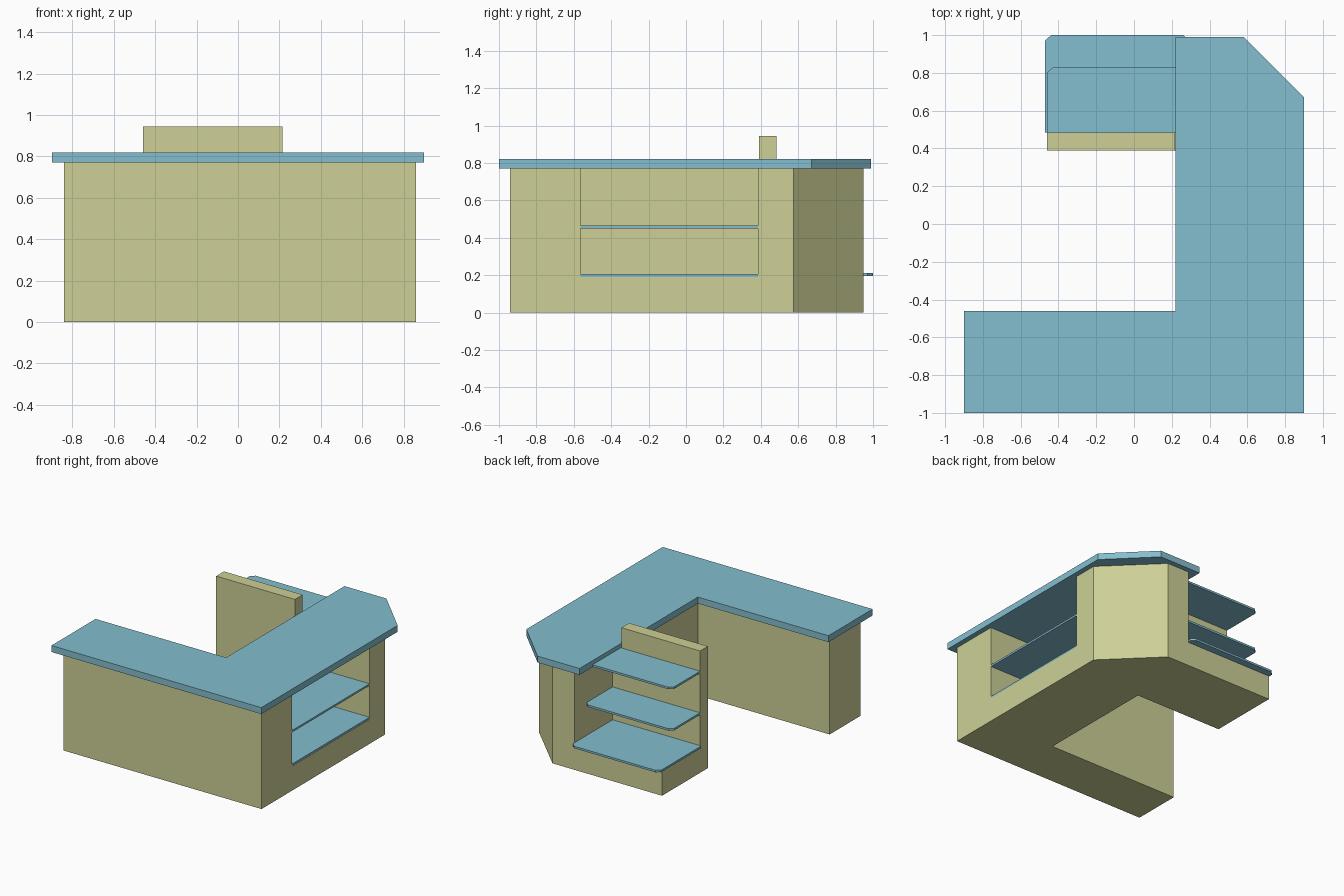
import bpy
import bmesh
from mathutils import Vector

cube = bpy.data.objects.get("Cube")
if cube:
    bpy.data.objects.remove(cube, do_unlink=True)


def material(name, color):
    mat = bpy.data.materials.new(name)
    mat.use_nodes = True
    mat.diffuse_color = (*color, 1)
    node = next(n for n in mat.node_tree.nodes if n.type == 'BSDF_PRINCIPLED')
    node.inputs["Base Color"].default_value = (*color, 1)
    return mat


beige = material("beige_panel", (0.61, 0.63, 0.305))
blue = material("blue_laminate", (0.23, 0.515, 0.623))


def prism(name, outline, low, high, mat, axis='Z'):
    """Extrude a flat outline along z, or an xz outline along y."""
    bm = bmesh.new()
    place = (lambda a, b: (a, b, low)) if axis == 'Z' else (lambda a, b: (a, low, b))
    step = (0, 0, high - low) if axis == 'Z' else (0, high - low, 0)
    face = bm.faces.new([bm.verts.new(place(a, b)) for a, b in outline])
    out = bmesh.ops.extrude_face_region(bm, geom=[face])
    verts = [v for v in out["geom"] if isinstance(v, bmesh.types.BMVert)]
    bmesh.ops.translate(bm, verts=verts, vec=Vector(step))
    bmesh.ops.recalc_face_normals(bm, faces=bm.faces)
    mesh = bpy.data.meshes.new(name)
    bm.to_mesh(mesh)
    bm.free()
    mesh.materials.append(mat)
    obj = bpy.data.objects.new(name, mesh)
    bpy.context.collection.objects.link(obj)
    return obj


def rect(x0, x1, y0, y1):
    return [(x0, y0), (x1, y0), (x1, y1), (x0, y1)]


LEFT, INNER = -0.46, 0.29          # extent of the rear display unit
WALL_FRONT, WALL_BACK = 0.39, 0.485
NICHE_Y0, NICHE_Y1 = -0.565, 0.385
FLOOR, TOP = 0.19, 0.77

# L-shaped counter body with a chamfered rear corner
body = prism("counter_body", [
    (-0.84, -0.94), (0.86, -0.94), (0.86, 0.575), (0.48, 0.95),
    (INNER, 0.95), (INNER, -0.56), (-0.84, -0.56)], 0, TOP, beige)

# Niche cut into the outer side, leaving a thin back panel
cutter = prism("niche_cutter", rect(INNER + 0.03, 1.0, NICHE_Y0, NICHE_Y1),
               FLOOR, TOP + 0.1, beige)
cutter.hide_render = True
cut = body.modifiers.new("niche", 'BOOLEAN')
cut.operation = 'DIFFERENCE'
cut.solver = 'EXACT'
cut.object = cutter
bpy.context.view_layer.objects.active = body
bpy.ops.object.modifier_apply(modifier=cut.name)
bpy.data.objects.remove(cutter, do_unlink=True)

# Worktop
prism("worktop", [
    (-0.9, -1.0), (0.9, -1.0), (0.9, 0.67), (0.58, 0.99),
    (0.22, 0.99), (0.22, -0.46), (-0.9, -0.46)], TOP, 0.82, blue)

# Side niche shelves
for name, z in (("lower", FLOOR), ("upper", 0.45)):
    prism(f"niche_shelf_{name}", rect(INNER + 0.03, 0.858, NICHE_Y0, NICHE_Y1),
          z, z + 0.015, blue)

# Rear display unit: tall partition, notched under the worktop, and a base
prism("partition", [
    (LEFT, 0), (INNER, 0), (INNER, TOP), (0.215, TOP),
    (0.215, 0.945), (LEFT, 0.945)], WALL_FRONT, WALL_BACK, beige, axis='Y')
prism("display_base", rect(LEFT, INNER, WALL_BACK, 0.95), 0, FLOOR, beige)


# Rear shelves with clipped outer corners
def display_shelf(name, left, right, back, z):
    c = 0.03
    prism(name, [(left, WALL_BACK), (right, WALL_BACK), (right, back - c),
                 (right - c, back), (left + c, back), (left, back - c)],
          z, z + 0.016, blue)


display_shelf("display_shelf_lower", -0.47, INNER, 1.0, FLOOR + 0.005)
display_shelf("display_shelf_middle", LEFT, INNER, 0.83, 0.45)
display_shelf("display_shelf_upper", LEFT, INNER, 0.83, TOP + 0.002)
